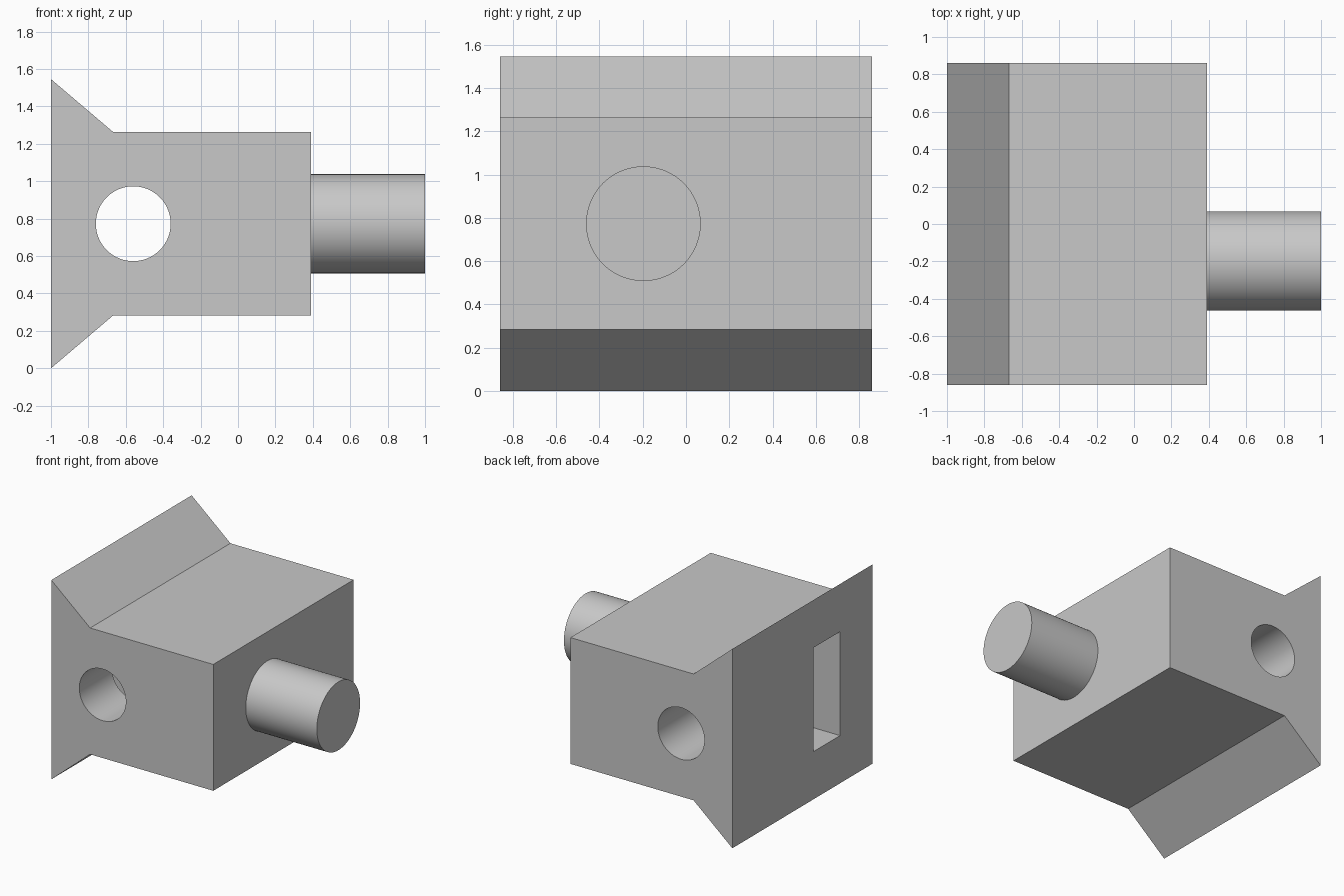
import bpy
import bmesh
import math

start_cube = bpy.data.objects.get("Cube")
if start_cube:
    bpy.data.objects.remove(start_cube, do_unlink=True)

grey = bpy.data.materials.new("plain grey")
grey.use_nodes = True
colour = (0.58, 0.58, 0.58, 1)
grey.diffuse_color = colour
grey.node_tree.nodes["Principled BSDF"].inputs["Base Color"].default_value = colour

HALF_DEPTH = 0.86
MID_Z = 0.773


def select_only(obj):
    bpy.ops.object.select_all(action="DESELECT")
    obj.select_set(True)
    bpy.context.view_layer.objects.active = obj


def cylinder(name, radius, length, location, rotation):
    bpy.ops.mesh.primitive_cylinder_add(vertices=96, radius=radius, depth=length,
                                        location=location, rotation=rotation)
    obj = bpy.context.object
    obj.name = name
    obj.data.materials.append(grey)
    return obj


def box(name, low, high):
    centre = [(a + b) / 2 for a, b in zip(low, high)]
    bpy.ops.mesh.primitive_cube_add(size=1, location=centre)
    obj = bpy.context.object
    obj.name = name
    obj.scale = [b - a for a, b in zip(low, high)]
    obj.data.materials.append(grey)
    return obj


def cut(obj, cutter):
    select_only(obj)
    mod = obj.modifiers.new("cut", "BOOLEAN")
    mod.operation = "DIFFERENCE"
    mod.solver = "EXACT"
    mod.object = cutter
    bpy.context.view_layer.update()
    bpy.ops.object.modifier_apply(modifier=mod.name)
    bpy.data.objects.remove(cutter, do_unlink=True)


def smooth(obj):
    select_only(obj)
    bpy.ops.object.shade_smooth_by_angle(angle=math.radians(30))


# Body: flared profile, mirrored about the middle height and extruded in depth
upper = [(0.39, 0.49), (-0.667, 0.49), (-1, MID_Z)]
profile = upper + [(x, -z) for x, z in reversed(upper)]
bm = bmesh.new()
face = bm.faces.new([bm.verts.new((x, -HALF_DEPTH, MID_Z + z)) for x, z in profile])
extruded = bmesh.ops.extrude_face_region(bm, geom=[face])["geom"]
bmesh.ops.translate(bm, vec=(0, 2 * HALF_DEPTH, 0),
                    verts=[v for v in extruded if isinstance(v, bmesh.types.BMVert)])
bmesh.ops.recalc_face_normals(bm, faces=bm.faces)
mesh = bpy.data.meshes.new("flared_body")
bm.to_mesh(mesh)
bm.free()
body = bpy.data.objects.new("flared_body", mesh)
bpy.context.collection.objects.link(body)
mesh.materials.append(grey)

# Slot in the flared end, crossed by a round pin hole
cut(body, box("slot_cutter", (-1.2, -0.46, 0.37), (-0.15, -0.135, 1.176)))
cut(body, cylinder("pin_hole_cutter", 0.2, 2.2, (-0.56, 0, MID_Z),
                   (math.pi / 2, 0, 0)))
smooth(body)

# Round peg on the opposite end
peg = cylinder("round_peg", 0.265, 0.61, (0.695, -0.197, MID_Z), (0, math.pi / 2, 0))
smooth(peg)
